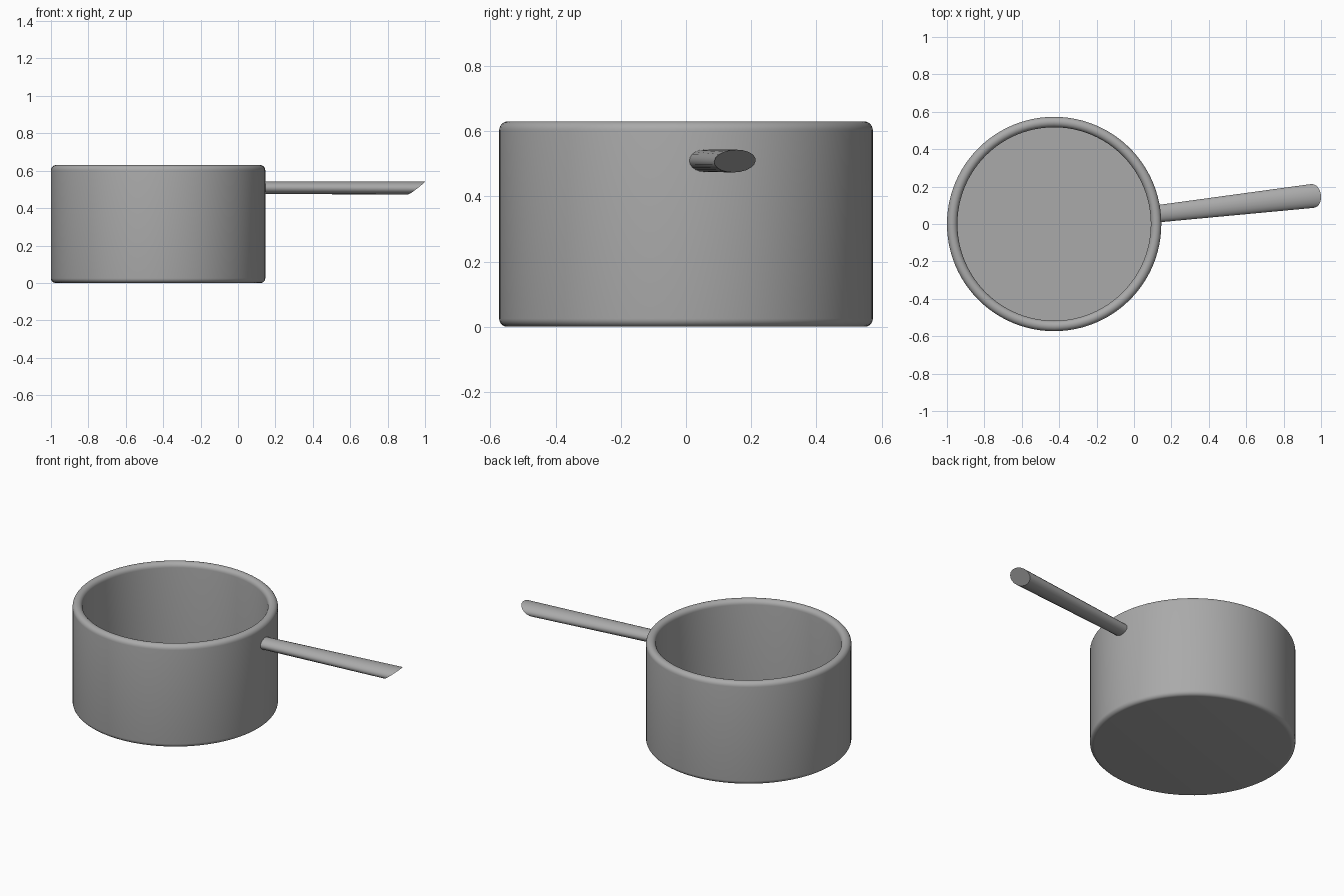
import bpy, bmesh
from math import sin, cos, pi
from mathutils import Vector

if "Cube" in bpy.data.objects:
    bpy.data.objects.remove(bpy.data.objects["Cube"])

CX, R, R_IN, H = -0.427, 0.573, 0.517, 0.63
FLOOR = 0.05

metal = bpy.data.materials.new("dark_grey")
metal.diffuse_color = (0.4, 0.4, 0.4, 1)
metal.use_nodes = True
metal.node_tree.nodes["Principled BSDF"].inputs["Base Color"].default_value = metal.diffuse_color


def arc(cx, cz, r, a0, a1, n=6):
    """Points of a circular arc in the (radius, height) plane, in degrees."""
    return [(cx + r * cos((a0 + (a1 - a0) * i / n) * pi / 180),
             cz + r * sin((a0 + (a1 - a0) * i / n) * pi / 180)) for i in range(n + 1)]


def loft(name, rings, angle):
    """Skin a list of closed rings and cap both ends."""
    bm = bmesh.new()
    loops = [[bm.verts.new(p) for p in ring] for ring in rings]
    n = len(loops[0])
    for a, b in zip(loops, loops[1:]):
        for i in range(n):
            j = (i + 1) % n
            bm.faces.new((a[i], a[j], b[j], b[i]))
    bm.faces.new(loops[0][::-1])
    bm.faces.new(loops[-1])
    bmesh.ops.recalc_face_normals(bm, faces=bm.faces)
    mesh = bpy.data.meshes.new(name)
    bm.to_mesh(mesh)
    bm.free()
    mesh.materials.append(metal)
    obj = bpy.data.objects.new(name, mesh)
    bpy.context.collection.objects.link(obj)
    bpy.ops.object.select_all(action='DESELECT')
    obj.select_set(True)
    bpy.context.view_layer.objects.active = obj
    bpy.ops.object.shade_smooth_by_angle(angle=angle)
    return obj


# Pot: hollow body with rounded base edge and rolled rim
rim = (R - R_IN) / 2
profile = (arc(R - 0.025, 0.025, 0.025, -90, 0)
           + arc(R - rim, H - rim, rim, 0, 180, 12)
           + [(R_IN, FLOOR)])
SEG = 96
loft("pot_body", [[(CX + r * cos(2 * pi * i / SEG), r * sin(2 * pi * i / SEG), z)
                   for i in range(SEG)] for r, z in profile], 0.6)

# Handle: flattened oval bar widening outward, with a slanted cut at the tip
start, end = Vector((0.12, 0.054, 0.509)), Vector((0.955, 0.150, 0.508))
along = (end - start).normalized()
side = Vector((-along.y, along.x, 0))


def oval(center, half_w, half_h, slant, n=20):
    ring = []
    for i in range(n):
        a = 2 * pi * i / n
        ring.append(center + side * half_w * cos(a)
                    + Vector((0, 0, half_h * sin(a))) + along * slant * sin(a))
    return ring


loft("handle", [oval(start, 0.046, 0.034, 0), oval(end, 0.064, 0.035, 0.045)], 0.6)
